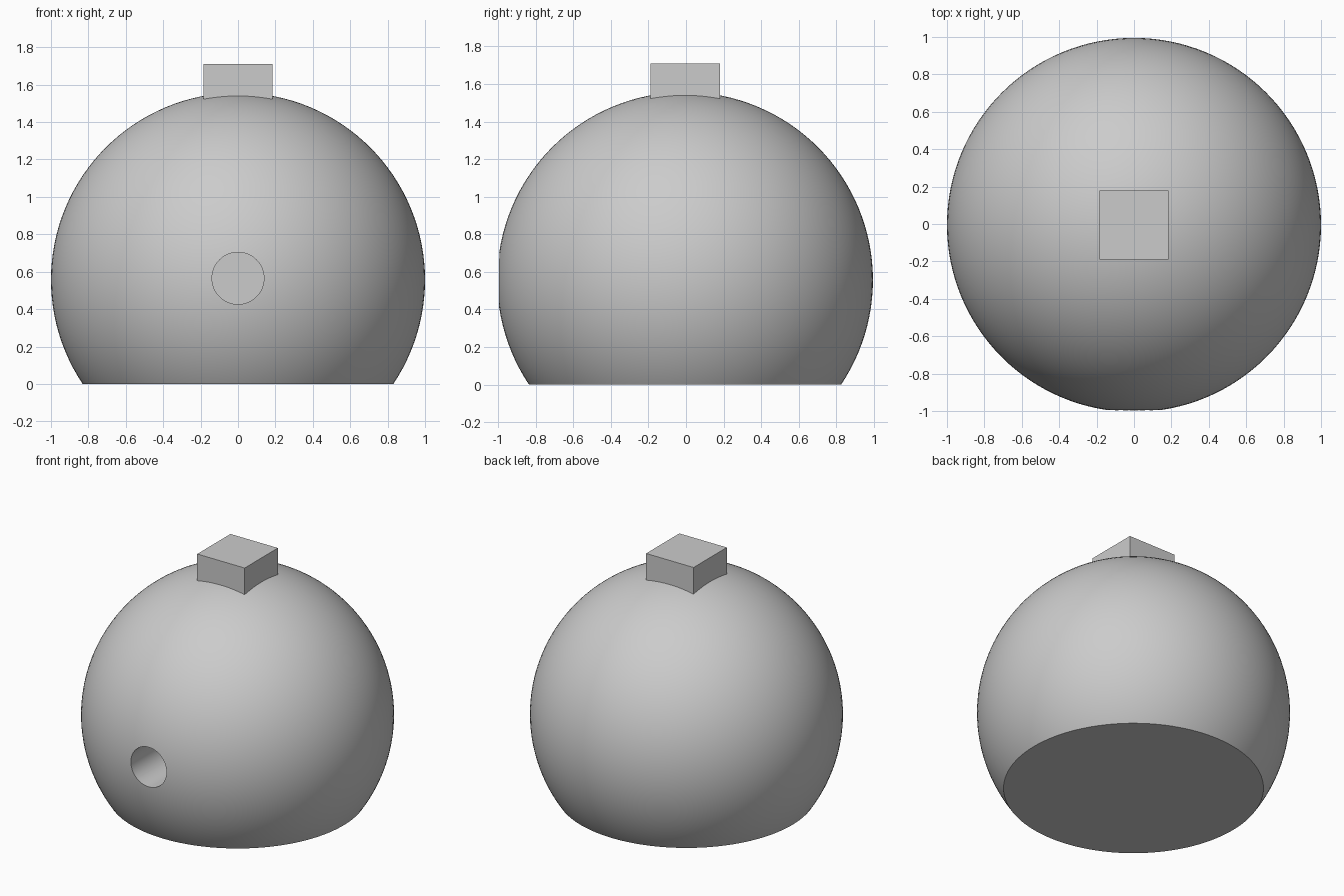
import bpy, bmesh, math
from mathutils import Matrix

if "Cube" in bpy.data.objects:
    bpy.data.objects.remove(bpy.data.objects["Cube"])

CENTRE = (0, -0.005, 0.557)   # centre of the unit ball

grey = bpy.data.materials.new("light_grey")
grey.diffuse_color = (0.6, 0.6, 0.6, 1)
grey.use_nodes = True
grey.node_tree.nodes["Principled BSDF"].inputs["Base Color"].default_value = grey.diffuse_color


def make_object(name, bm):
    bmesh.ops.recalc_face_normals(bm, faces=bm.faces)
    mesh = bpy.data.meshes.new(name)
    bm.to_mesh(mesh)
    bm.free()
    mesh.materials.append(grey)
    obj = bpy.data.objects.new(name, mesh)
    bpy.context.collection.objects.link(obj)
    return obj


# Ball body with a flat base
bm = bmesh.new()
bmesh.ops.create_uvsphere(bm, u_segments=128, v_segments=64, radius=1,
                          matrix=Matrix.Translation(CENTRE))
cut = bmesh.ops.bisect_plane(bm, geom=bm.verts[:] + bm.edges[:] + bm.faces[:],
                             plane_co=(0, 0, 0), plane_no=(0, 0, 1), clear_inner=True)
rim = [e for e in cut["geom_cut"] if isinstance(e, bmesh.types.BMEdge)]
bmesh.ops.contextual_create(bm, geom=rim)
body = make_object("ball_body", bm)

# Round blind hole in the front
bm = bmesh.new()
bmesh.ops.create_cone(bm, cap_ends=True, segments=64, radius1=0.139, radius2=0.139, depth=0.8,
                      matrix=Matrix.Translation((0, -0.8, 0.565)) @ Matrix.Rotation(math.pi / 2, 4, 'X'))
cutter = make_object("hole_cutter", bm)
cutter.hide_render = True

bpy.context.view_layer.objects.active = body
body.select_set(True)
mod = body.modifiers.new("front_hole", 'BOOLEAN')
mod.operation = 'DIFFERENCE'
mod.solver = 'EXACT'
mod.object = cutter
bpy.ops.object.modifier_apply(modifier=mod.name)
bpy.data.objects.remove(cutter)
bpy.ops.object.shade_smooth_by_angle(angle=math.radians(30))

# Square cap on top, sunk into the ball
bm = bmesh.new()
bmesh.ops.create_cube(bm, size=1, matrix=Matrix.Translation((0, CENTRE[1], 1.607))
                      @ Matrix.Diagonal((0.37, 0.37, 0.206, 1)))
make_object("top_cap", bm)
